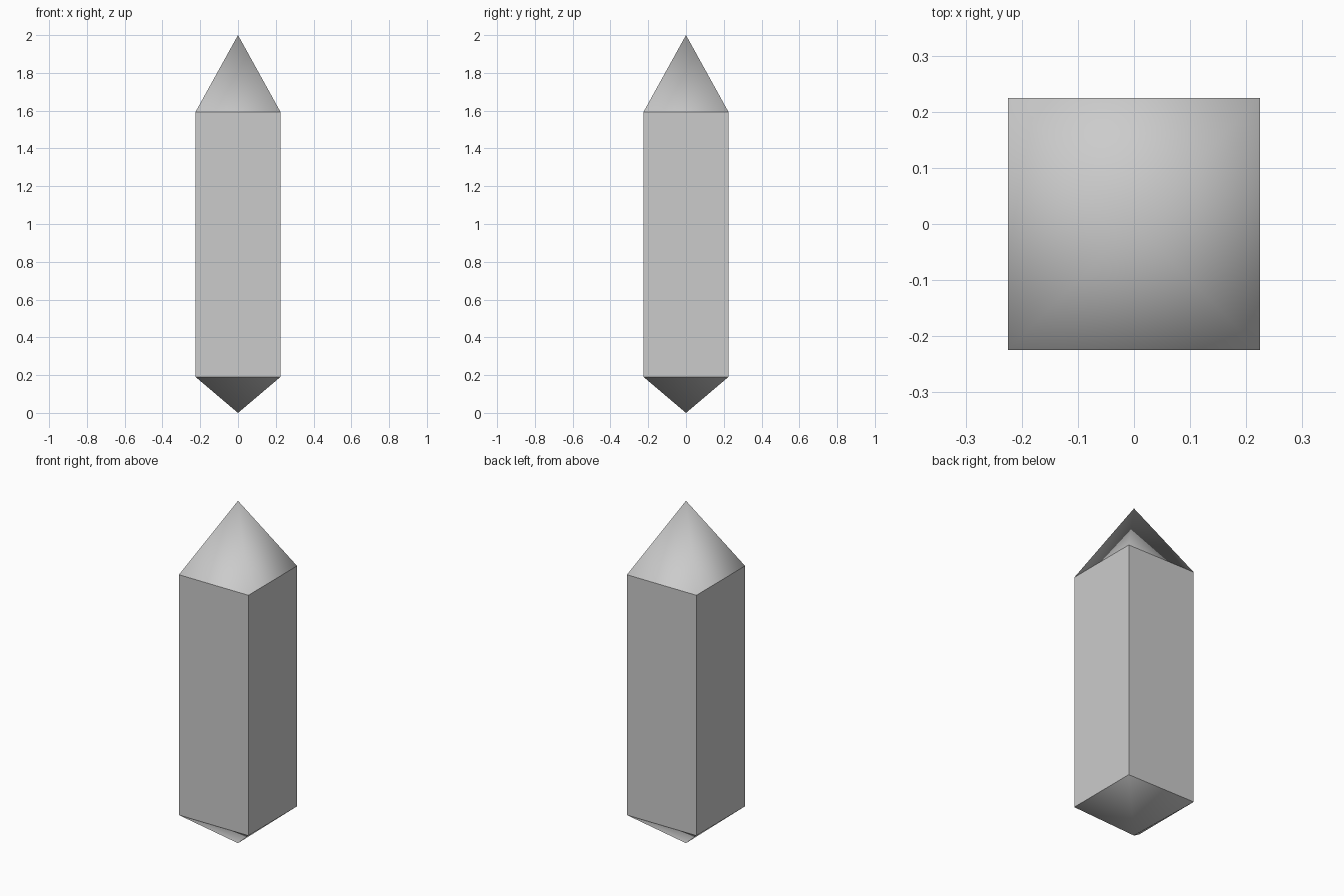
import bpy
import math

if "Cube" in bpy.data.objects:
    bpy.data.objects.remove(bpy.data.objects["Cube"])

HALF = 0.2245                  # half width of the square section
Z_LOW, Z_HIGH, Z_TOP = 0.19, 1.594, 2.0


def square_part(name, z0, z1, r0, r1, smooth):
    """Four-sided open prism or pyramid between two heights."""
    bpy.ops.mesh.primitive_cone_add(
        vertices=4, radius1=r0 * math.sqrt(2), radius2=r1 * math.sqrt(2),
        depth=z1 - z0, end_fill_type='NOTHING',
        location=(0, 0, (z0 + z1) / 2), rotation=(0, 0, math.radians(45)))
    ob = bpy.context.object
    ob.name = name
    bpy.ops.object.transform_apply(location=True, rotation=True, scale=True)
    if smooth:
        bpy.ops.object.shade_smooth()
    else:
        bpy.ops.object.shade_flat()
    return ob


# bottom point, straight shaft and taller top point
square_part("bottom_point", 0.0, Z_LOW, 0.0, HALF, True)
square_part("shaft", Z_LOW, Z_HIGH, HALF, HALF, False)
square_part("top_point", Z_HIGH, Z_TOP, HALF, 0.0, True)
